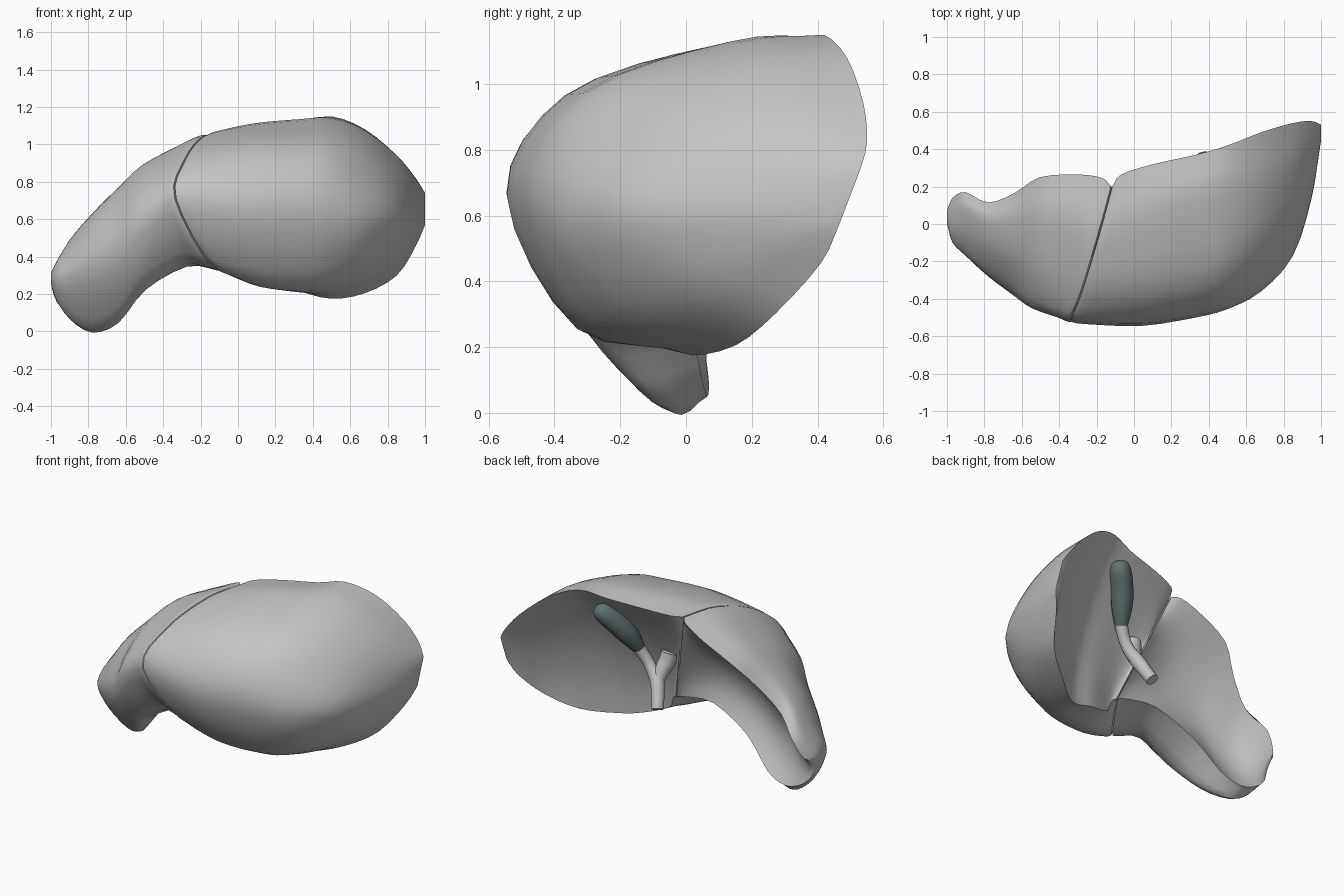
import bpy, bmesh, math
from mathutils import Vector

if "Cube" in bpy.data.objects:
    bpy.data.objects.remove(bpy.data.objects["Cube"], do_unlink=True)


def material(name, rgb):
    m = bpy.data.materials.new(name)
    m.use_nodes = True
    m.diffuse_color = (*rgb, 1)
    bsdf = m.node_tree.nodes["Principled BSDF"]
    bsdf.inputs["Base Color"].default_value = (*rgb, 1)
    bsdf.inputs["Roughness"].default_value = 0.6
    return m


GREY = material("light grey", (0.55, 0.55, 0.55))
TEAL = material("dark teal", (0.12, 0.17, 0.17))


def spline(pts, steps):
    """Catmull-Rom samples through a list of vectors."""
    out = []
    for i in range(len(pts) - 1):
        p1, p2 = pts[i], pts[i + 1]
        p0 = pts[i - 1] if i else p1 * 2 - p2
        p3 = pts[i + 2] if i + 2 < len(pts) else p2 * 2 - p1
        for k in range(steps):
            t = k / steps
            out.append(0.5 * (2 * p1 + (p2 - p0) * t
                              + (2 * p0 - 5 * p1 + 4 * p2 - p3) * t * t
                              + (3 * p1 - p0 - 3 * p2 + p3) * t ** 3))
    out.append(pts[-1].copy())
    return out


def loft(name, rings, mat, angle):
    """Skin closed rings, cap both ends and shade smooth."""
    bm = bmesh.new()
    vr = [[bm.verts.new(p) for p in r] for r in rings]
    n = len(vr[0])
    for a, b in zip(vr, vr[1:]):
        for i in range(n):
            j = (i + 1) % n
            bm.faces.new((a[i], a[j], b[j], b[i]))
    bm.faces.new(vr[0])
    bm.faces.new(vr[-1])
    bmesh.ops.recalc_face_normals(bm, faces=bm.faces)
    me = bpy.data.meshes.new(name)
    bm.to_mesh(me)
    bm.free()
    me.materials.append(mat)
    ob = bpy.data.objects.new(name, me)
    bpy.context.collection.objects.link(ob)
    bpy.ops.object.select_all(action='DESELECT')
    ob.select_set(True)
    bpy.context.view_layer.objects.active = ob
    bpy.ops.object.shade_smooth_by_angle(angle=math.radians(angle))
    return ob


# Sideways bow of the groove between the lobes, from back rim over to bottom rim
BOW = (-0.12, -0.19, -0.28, -0.335, -0.12, 0.1)
# Groove profile (y, z): back rim, crest, shoulder, front, belly, bottom rim
GROOVE = [(0.2, 1.05), (-0.06, 1.04), (-0.36, 0.925),
          (-0.525, 0.71), (-0.35, 0.335), (-0.04, 0.37)]


def lobe(name, stations, hollow):
    """Each station: x, share of the bow, six (y, z) profile points."""
    lines = [spline([Vector((x + w * BOW[k], *prof[k])) for x, w, prof in stations], 3)
             for k in range(6)]
    rings = []
    count = len(lines[0])
    for i in range(count):
        ctrl = [line[i] for line in lines]
        outer = spline(ctrl, 4)
        back, bottom, front = ctrl[0], ctrl[5], ctrl[3]
        # Concave rear face, deepest midway along the lobe
        depth = hollow * math.sin(math.pi * i / (count - 1))
        inward = (front - (back + bottom) / 2) * depth
        inner = []
        for k in range(1, 8):
            t = k / 8
            inner.append(bottom.lerp(back, t) + inward * (1 - (2 * t - 1) ** 2))
        rings.append(outer + inner)
    return loft(name, rings, GREY, 42)


lobe("large_lobe", [
    (0.004, 1, GROOVE),
    (0.04, 0.9, [(.265, 1.07), (-.03, 1.06), (-.37, .935), (-.535, .7), (-.35, .31), (-.05, .35)]),
    (0.14, 0.3, [(.32, 1.095), (.05, 1.105), (-.37, .965), (-.545, .66), (-.34, .265), (-.06, .27)]),
    (0.33, 0, [(.37, 1.12), (.12, 1.125), (-.33, .97), (-.5, .66), (-.31, .25), (0, .215)]),
    (0.5, 0, [(.42, 1.15), (.15, 1.125), (-.28, .97), (-.455, .65), (-.28, .28), (.02, .175)]),
    (0.68, 0, [(.49, 1.08), (.2, 1.06), (-.15, .93), (-.36, .64), (-.2, .34), (.15, .205)]),
    (0.85, 0, [(.54, .94), (.3, .93), (.02, .83), (-.17, .62), (0, .41), (.27, .3)]),
    (0.95, 0, [(.55, .82), (.42, .81), (.24, .74), (.14, .62), (.23, .51), (.41, .455)]),
    (1.0, 0, [(.53, .74), (.515, .73), (.48, .69), (.45, .64), (.45, .59), (.465, .57)]),
], 0.14)

lobe("small_lobe", [
    (-0.004, 1, GROOVE),
    (-0.06, 0.9, [(.245, 1.035), (-.04, 1.035), (-.36, .91), (-.52, .7), (-.34, .345), (-.03, .39)]),
    (-0.24, 0.5, [(.265, .97), (.02, .985), (-.33, .87), (-.5, .68), (-.3, .36), (-.02, .41)]),
    (-0.48, 0.2, [(.25, .86), (.04, .885), (-.28, .78), (-.45, .58), (-.28, .24), (.01, .28)]),
    (-0.64, 0, [(.165, .71), (.03, .77), (-.22, .69), (-.385, .44), (-.14, .065), (.05, .1)]),
    (-0.78, 0, [(.115, .55), (.03, .63), (-.16, .56), (-.28, .34), (-.05, .01), (.065, .05)]),
    (-0.9, 0, [(.17, .43), (.09, .49), (-.07, .44), (-.17, .3), (-.04, .08), (.07, .09)]),
    (-0.97, 0, [(.14, .31), (.08, .37), (-.03, .36), (-.1, .28), (-.04, .18), (.06, .16)]),
    (-1.0, 0, [(.07, .29), (.05, .31), (.02, .31), (0, .28), (.02, .26), (.04, .25)]),
], 0.28)


def tube(name, path, mat, sides=14):
    """Round tube along points (x, y, z, radius)."""
    pts = spline([Vector(p) for p in path], 3)
    rings = []
    for i, p in enumerate(pts):
        a, b = pts[max(i - 1, 0)], pts[min(i + 1, len(pts) - 1)]
        d = (b.xyz - a.xyz).normalized()
        u = d.cross(Vector((0, 1, 0))).normalized()
        v = d.cross(u)
        rings.append([p.xyz + (u * math.cos(t) + v * math.sin(t)) * max(p.w, 0.004)
                      for t in (2 * math.pi * k / sides for k in range(sides))])
    return loft(name, rings, mat, 50)


# Pear-shaped sac on the rear face
tube("gall_sac", [(.417, .345, 1.035, .008), (.409, .34, 1.025, .043), (.38, .325, .995, .064),
                  (.325, .275, .925, .068), (.275, .215, .835, .065), (.235, .16, .735, .04)], TEAL)
# Duct leaving the sac and running down, with a side branch
tube("sac_duct", [(.238, .163, .74, .04), (.19, .14, .66, .036), (.15, .14, .6, .038),
                  (.105, .155, .545, .044), (.075, .19, .475, .041), (.05, .23, .4, .038)], GREY)
tube("side_duct", [(.07, .07, .72, .052), (.08, .085, .66, .052), (.1, .125, .585, .046),
                   (.1, .16, .53, .038)], GREY)
